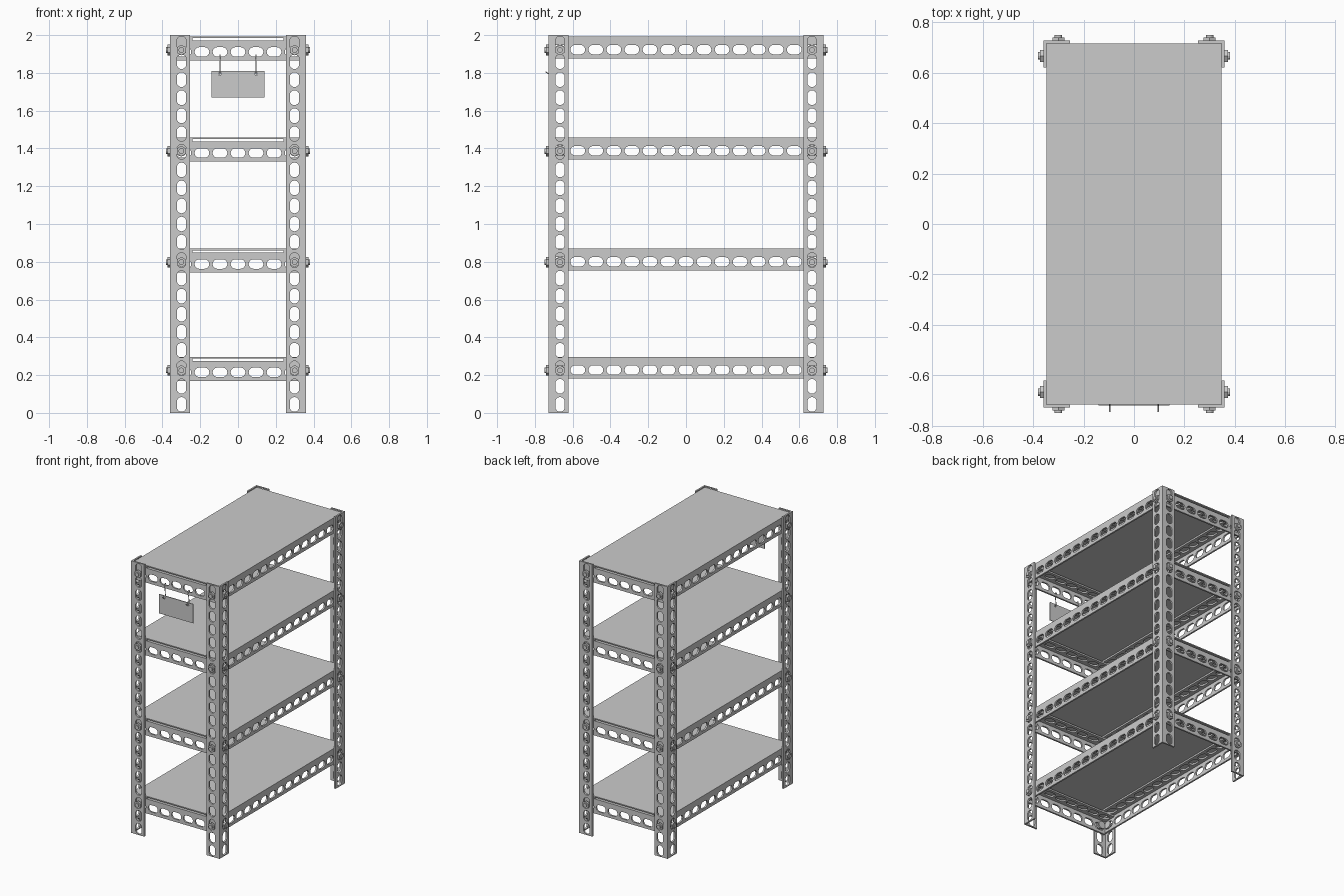
import bpy, bmesh, math
from mathutils import Matrix, Vector

if "Cube" in bpy.data.objects:
    bpy.data.objects.remove(bpy.data.objects["Cube"])

W, T, PITCH, OFF = 0.107, 0.012, 0.0955, 0.061   # flange width, thickness, slot pitch, slot offset
PX, PY = 0.36, 0.728                             # outer corner of the posts
BX, BY = PX - T, PY - T                          # outer faces of the beams
LEVELS = [0.296, 0.869, 1.457, 1.992]            # shelf top heights
X, Y, Z = Vector((1, 0, 0)), Vector((0, 1, 0)), Vector((0, 0, 1))


def add_object(name, bm):
    bmesh.ops.recalc_face_normals(bm, faces=bm.faces)
    me = bpy.data.meshes.new(name)
    bm.to_mesh(me)
    bm.free()
    ob = bpy.data.objects.new(name, me)
    bpy.context.collection.objects.link(ob)
    return ob


def frame(o, a, b, c):
    m = Matrix((a, b, c)).transposed().to_4x4()
    m.translation = o
    return m


def slot(cx, cy, length, width, n=8):
    """Stadium outline, long along x."""
    r, h = width / 2, (length - width) / 2
    pts = []
    for s, start in ((1, -90), (-1, 90)):
        for i in range(n + 1):
            a = math.radians(start + 180 * i / n)
            pts.append((cx + s * h + r * math.cos(a), cy + r * math.sin(a)))
    return pts


def plate_mesh(outlines, thick):
    """Filled 2D curve with holes, extruded from 0 to thick."""
    cu = bpy.data.curves.new("plate", 'CURVE')
    cu.dimensions, cu.fill_mode, cu.extrude = '2D', 'BOTH', thick / 2
    for pts in outlines:
        sp = cu.splines.new('POLY')
        sp.points.add(len(pts) - 1)
        for p, q in zip(sp.points, pts):
            p.co = (q[0], q[1], 0, 1)
        sp.use_cyclic_u, sp.use_smooth = True, False
    ob = bpy.data.objects.new("plate", cu)
    bpy.context.collection.objects.link(ob)
    dg = bpy.context.evaluated_depsgraph_get()
    me = bpy.data.meshes.new_from_object(ob.evaluated_get(dg))
    me.transform(Matrix.Translation((0, 0, thick / 2)))
    bpy.data.objects.remove(ob)
    bpy.data.curves.remove(cu)
    return me


def rect(x0, x1, y0, y1):
    return [(x0, y0), (x1, y0), (x1, y1), (x0, y1)]


def angle_bar(name, length, n, origin, u, a, b):
    """Slotted L-profile: runs along u, flanges spread along a and b."""
    bm = bmesh.new()
    for v0, p, q in ((0, a, b), (T, b, a)):
        lines = [rect(-length / 2, length / 2, v0, W)]
        lines += [slot((i - (n - 1) / 2) * PITCH, OFF, 0.078, 0.05) for i in range(n)]
        me = plate_mesh(lines, T)
        me.transform(frame(origin, u, p, q))
        bm.from_mesh(me)
        bpy.data.meshes.remove(me)
    bmesh.ops.remove_doubles(bm, verts=bm.verts, dist=1e-5)
    return add_object(name, bm)


def bolt(name, origin, out, side):
    """Hex nut and bolt end outside, round head inside."""
    bm = bmesh.new()
    for seg, r, z0, z1 in ((6, 0.028, 0, 0.013), (12, 0.015, -0.03, 0.021),
                           (16, 0.028, -0.036, -2 * T)):
        m = frame(origin, side, Z, out) @ Matrix.Translation((0, 0, (z0 + z1) / 2))
        bmesh.ops.create_cone(bm, cap_ends=True, segments=seg, radius1=r, radius2=r,
                              depth=z1 - z0, matrix=m)
    return add_object(name, bm)


def box(name, lo, hi):
    lo, hi = Vector(lo), Vector(hi)
    bm = bmesh.new()
    bmesh.ops.create_cube(bm, size=1, matrix=Matrix.Translation((lo + hi) / 2)
                          @ Matrix.Diagonal((*(hi - lo), 1)))
    return add_object(name, bm)


# corner posts
for sx in (-1, 1):
    for sy in (-1, 1):
        angle_bar("corner_post", 2.0, 21, Vector((sx * PX, sy * PY, 1)), Z, -sx * X, -sy * Y)

for top in LEVELS:
    # shelf board
    box("shelf_board", (-BX, -BY, top - 0.008), (BX, BY, top))
    for s in (-1, 1):
        # long side beams and lower end beams
        angle_bar("side_beam", 2 * BY, 15, Vector((s * BX, 0, top - 0.008)), Y, -Z, -s * X)
        angle_bar("end_beam", 2 * (BX - T), 7, Vector((0, s * BY, top - 0.008 - T)), X, -Z, -s * Y)
        # bolts on both faces of each post
        for t in (-1, 1):
            bolt("end_bolt", Vector((t * 0.3, s * PY, top - 0.071)), s * Y, X)
            bolt("side_bolt", Vector((s * PX, t * 0.667, top - 0.071)), s * X, Y)

# hanging sign plate with two holes
holes = [slot(x, 1.795, 0.0161, 0.016, 6) for x in (-0.096, 0.096)]
sign = plate_mesh([rect(-0.14, 0.14, 1.67, 1.81)] + holes, 0.006)
sign.transform(frame(Vector((0, -0.714, 0)), X, Z, -Y))
bm = bmesh.new()
bm.from_mesh(sign)
bpy.data.meshes.remove(sign)
add_object("sign_plate", bm)

# wire hooks from the beam slots to the sign
for x in (-0.096, 0.096):
    cu = bpy.data.curves.new("sign_hook", 'CURVE')
    cu.dimensions, cu.bevel_depth, cu.bevel_resolution, cu.use_fill_caps = '3D', 0.003, 1, True
    path = [(-0.700, 1.875), (-0.702, 1.893), (-0.712, 1.896), (-0.719, 1.888),
            (-0.711, 1.86), (-0.705, 1.80), (-0.712, 1.792), (-0.724, 1.793), (-0.744, 1.806)]
    sp = cu.splines.new('POLY')
    sp.points.add(len(path) - 1)
    for p, (y, z) in zip(sp.points, path):
        p.co = (x, y, z, 1)
    bpy.context.collection.objects.link(bpy.data.objects.new("sign_hook", cu))
